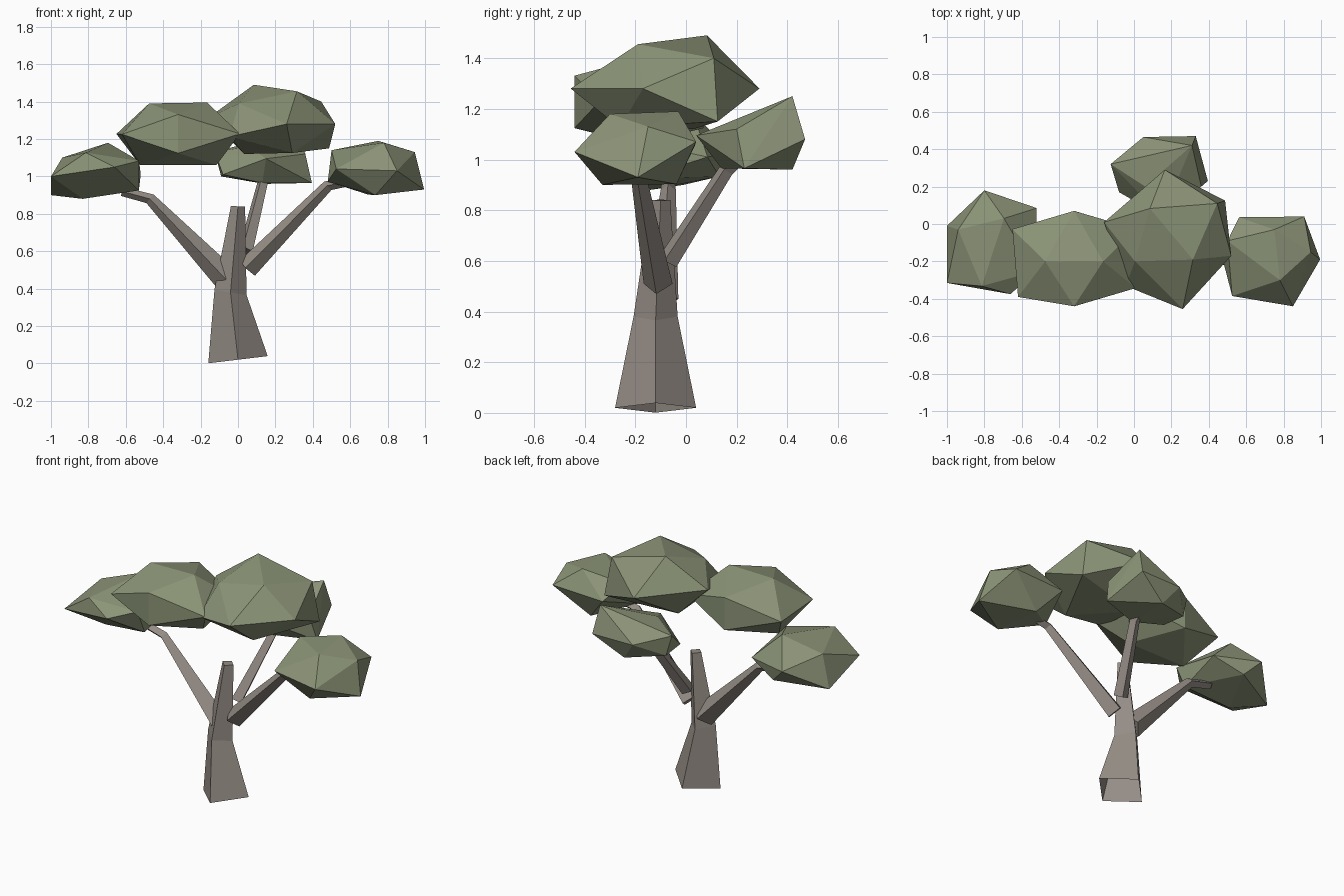
import bpy
import bmesh
from mathutils import Matrix, Vector

cube = bpy.data.objects.get("Cube")
if cube:
    bpy.data.objects.remove(cube, do_unlink=True)


def make_material(name, colour):
    mat = bpy.data.materials.new(name)
    mat.use_nodes = True
    mat.diffuse_color = (*colour, 1)
    mat.node_tree.nodes["Principled BSDF"].inputs["Base Color"].default_value = (*colour, 1)
    return mat


bark = make_material("grey_bark", (0.30, 0.265, 0.235))
leaves = make_material("olive_leaves", (0.26, 0.295, 0.185))


def finish(name, bm, material):
    """Turn a bmesh into a flat shaded object."""
    bmesh.ops.recalc_face_normals(bm, faces=bm.faces)
    mesh = bpy.data.meshes.new(name)
    bm.to_mesh(mesh)
    bm.free()
    mesh.materials.append(material)
    obj = bpy.data.objects.new(name, mesh)
    bpy.context.collection.objects.link(obj)
    return obj


def loft(name, sections, reference, closed_start=True):
    """Four-sided limb through sections of (centre, axis, radius)."""
    bm = bmesh.new()
    rings = []
    for centre, axis, radius in sections:
        axis = Vector(axis).normalized()
        u = axis.cross(Vector(reference)).normalized()
        v = axis.cross(u)
        rings.append([bm.verts.new(Vector(centre) + radius * d) for d in (u, v, -u, -v)])
    for low, high in zip(rings, rings[1:]):
        for i in range(4):
            j = (i + 1) % 4
            bm.faces.new((low[i], low[j], high[j], high[i]))
    if closed_start:
        bm.faces.new(rings[0])
    bm.faces.new(rings[-1])
    return finish(name, bm, bark)


def branch(name, path, radii):
    """Tapered limb that bends along a path."""
    points = [Vector(p) for p in path]
    sections = []
    for i, point in enumerate(points):
        before, after = points[max(i - 1, 0)], points[min(i + 1, len(points) - 1)]
        sections.append((point, after - before, radii[i]))
    return loft(name, sections, (0, 0, 1))


def leaf_clump(name, low, high, pole, neighbour, pulls):
    """Icosahedron turned by two neighbouring corners, fitted to a box,
    with its nearest corners pulled to a few points."""
    low, high = Vector(low), Vector(high)
    centre, half = (low + high) / 2, (high - low) / 2

    def direction(point):
        offset = Vector(point) - centre
        return Vector([o / h for o, h in zip(offset, half)]).normalized()

    z = direction(pole)
    x = direction(neighbour)
    x = (x - z * x.dot(z)).normalized()
    turn = Matrix((x, z.cross(x), z)).transposed()
    bm = bmesh.new()
    bmesh.ops.create_icosphere(bm, subdivisions=1, radius=1, matrix=turn.to_4x4())
    for axis in range(3):
        values = [v.co[axis] for v in bm.verts]
        start, span = min(values), max(values) - min(values)
        for v in bm.verts:
            v.co[axis] = low[axis] + (v.co[axis] - start) / span * 2 * half[axis]
    free = list(bm.verts)
    for pull in pulls:
        corner = min(free, key=lambda v: (v.co - Vector(pull)).length)
        corner.co = pull
        free.remove(corner)

    # Wrap the corners again so the clump stays convex
    shell = bmesh.new()
    for v in bm.verts:
        shell.verts.new(v.co)
    bm.free()
    hull = bmesh.ops.convex_hull(shell, input=shell.verts)
    inside = [g for g in hull["geom_interior"] if isinstance(g, bmesh.types.BMVert)]
    bmesh.ops.delete(shell, geom=inside, context="VERTS")
    return finish(name, shell, leaves)


# Trunk with a slanted open foot and a waist
loft("trunk", [
    ((0, -0.12, 0.02), (-0.12, 0, 1), 0.16),
    ((-0.04, -0.12, 0.38), (0.17, 0, 1), 0.087),
    ((0, -0.10, 0.84), (0.05, 0, 1), 0.038),
], (0, 1, 0), closed_start=False)

# Branches
branch("right_branch", [(-0.06, -0.10, 0.45), (-0.47, -0.07, 0.88), (-0.62, -0.07, 0.92)],
       (0.07, 0.03, 0.025))
branch("left_branch", [(0.05, -0.11, 0.51), (0.48, -0.19, 0.95), (0.58, -0.19, 0.97)],
       (0.058, 0.03, 0.025))
branch("back_branch", [(0.04, -0.07, 0.60), (0.13, 0.16, 0.96), (0.14, 0.22, 1.01)],
       (0.042, 0.03, 0.025))

# Leaf clumps
leaf_clump("right_leaves", (-1.0, -0.38, 0.88), (-0.52, 0.18, 1.18),
           (-0.70, -0.06, 1.18), (-0.80, 0.18, 1.08),
           [(-0.695, 0.03, 1.18), (-1, -0.315, 1.0), (-1, -0.01, 0.9), (-0.52, 0.085, 1.01),
            (-0.66, -0.375, 1.05), (-0.8, 0.18, 1.03), (-0.94, -0.03, 1.1),
            (-0.53, -0.18, 0.925)])
leaf_clump("front_leaves", (-0.65, -0.44, 1.06), (0.01, 0.07, 1.395),
           (-0.525, -0.185, 1.395), (-0.115, -0.185, 1.395),
           [(-0.475, -0.2, 1.39), (-0.165, -0.2, 1.395), (-0.62, -0.39, 1.225)])
leaf_clump("top_leaves", (-0.16, -0.46, 1.12), (0.52, 0.29, 1.49),
           (0.315, -0.19, 1.455), (0.085, 0.083, 1.49),
           [(0.445, 0.11, 1.4), (0.52, -0.17, 1.28), (0.26, -0.455, 1.28), (0.315, -0.19, 1.455),
            (0.165, 0.29, 1.28), (0.085, 0.083, 1.49), (0.005, -0.2, 1.39), (0.487, 0.125, 1.15)])
leaf_clump("left_leaves", (0.48, -0.44, 0.90), (1.0, 0.07, 1.19),
           (0.75, -0.03, 1.19), (0.78, -0.30, 1.18),
           [(0.75, -0.03, 1.19), (0.78, -0.3, 1.18), (0.5, -0.09, 1.14), (0.525, -0.385, 1.04),
            (0.995, -0.19, 0.93), (0.91, 0.04, 1.07), (0.735, -0.33, 0.9), (0.85, -0.44, 1.03),
            (0.945, -0.15, 1.13)])
leaf_clump("back_leaves", (-0.13, 0.04, 0.96), (0.40, 0.47, 1.25),
           (0.25, 0.40, 1.25), (0.33, 0.47, 1.08),
           [(0.31, 0.42, 1.25), (0.33, 0.47, 1.08), (0.05, 0.465, 1.08), (-0.125, 0.32, 1.13),
            (0.395, 0.23, 0.965), (0.15, 0.04, 1.095), (-0.09, 0.33, 1.0), (0.14, 0.42, 0.96),
            (0.06, 0.2, 1.16), (0.13, 0.14, 0.965), (0.36, 0.2, 1.12), (-0.08, 0.17, 1.01)])
